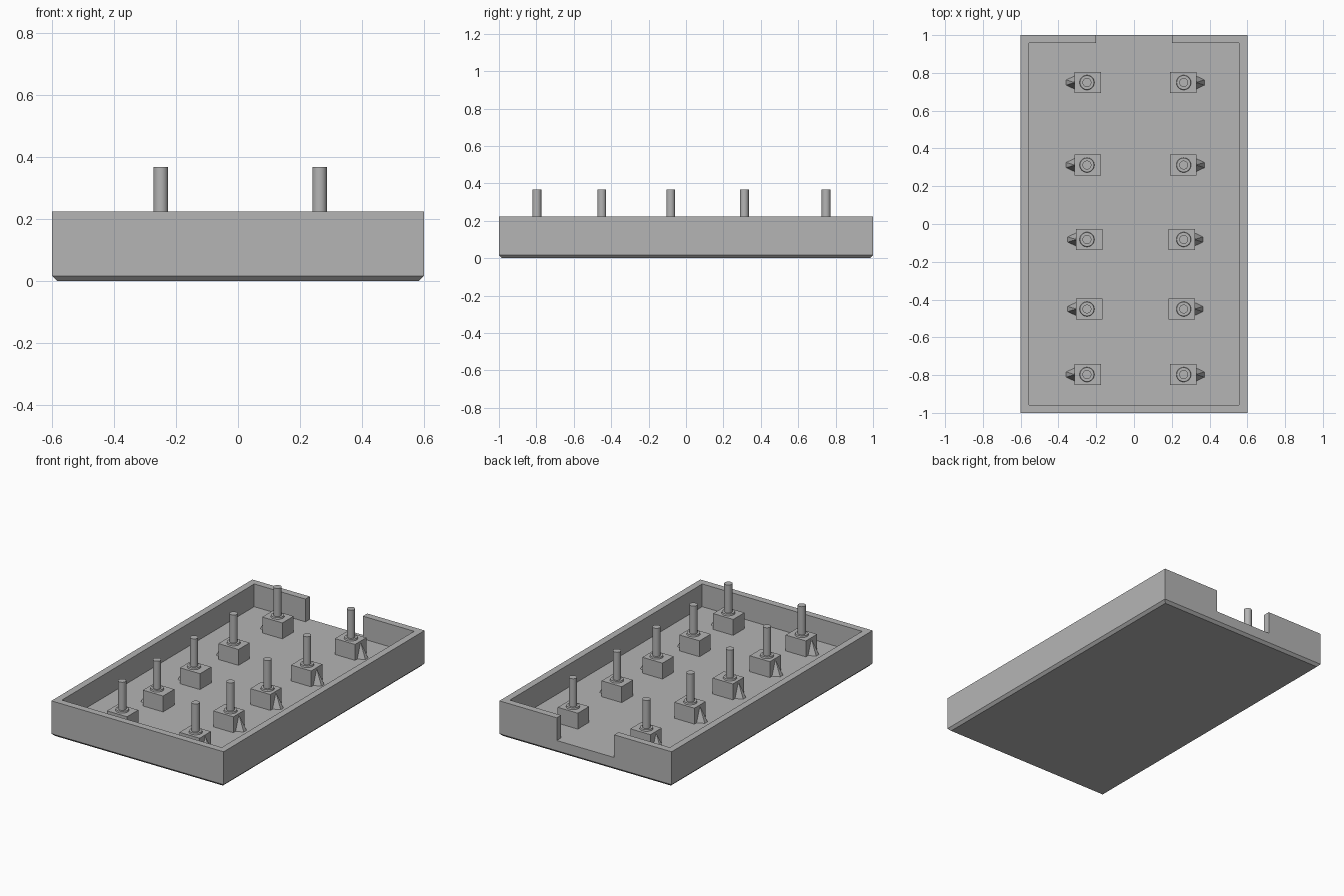
import bpy
import bmesh
import math

default = bpy.data.objects.get("Cube")
if default:
    bpy.data.objects.remove(default, do_unlink=True)

# Single plain material
grey = bpy.data.materials.new("plain_grey")
grey.use_nodes = True
GREY = (0.46, 0.46, 0.46, 1)
grey.diffuse_color = GREY
grey.node_tree.nodes["Principled BSDF"].inputs["Base Color"].default_value = GREY

FLOOR, RIM, BLOCK_TOP, PIN_TOP = 0.08, 0.223, 0.18, 0.367
HALF_X, HALF_Y, WALL, GAP, CHAMFER = 0.6, 1.0, 0.043, 0.2, 0.016


def finish(name, bm, smooth=False):
    bmesh.ops.recalc_face_normals(bm, faces=bm.faces)
    mesh = bpy.data.meshes.new(name)
    bm.to_mesh(mesh)
    bm.free()
    mesh.materials.append(grey)
    obj = bpy.data.objects.new(name, mesh)
    bpy.context.collection.objects.link(obj)
    if smooth:
        bpy.ops.object.select_all(action="DESELECT")
        obj.select_set(True)
        bpy.context.view_layer.objects.active = obj
        bpy.ops.object.shade_smooth_by_angle(angle=math.radians(35))
    return obj


def loft(name, rings, smooth=False):
    """Skin a stack of equal-length point rings and cap both ends."""
    bm = bmesh.new()
    rows = [[bm.verts.new(p) for p in ring] for ring in rings]
    n = len(rows[0])
    for low, high in zip(rows, rows[1:]):
        for i in range(n):
            j = (i + 1) % n
            bm.faces.new((low[i], low[j], high[j], high[i]))
    bm.faces.new(rows[0][::-1])
    bm.faces.new(rows[-1])
    return finish(name, bm, smooth)


def rect(x0, x1, y0, y1, z):
    return [(x0, y0, z), (x1, y0, z), (x1, y1, z), (x0, y1, z)]


def circle(x, y, r, z, n=32):
    return [(x + r * math.cos(2 * math.pi * i / n),
             y + r * math.sin(2 * math.pi * i / n), z) for i in range(n)]


# Floor slab with a chamfered underside
def slab(inset, z):
    return rect(inset - HALF_X, HALF_X - inset, inset - HALF_Y, HALF_Y - inset, z)


loft("tray_floor", [slab(CHAMFER, 0), slab(0, CHAMFER), slab(0, FLOOR)])

# Wall around the floor, open in the middle of the back
ix, iy = HALF_X - WALL, HALF_Y - WALL
right_half = [(GAP, iy), (GAP, HALF_Y), (HALF_X, HALF_Y), (HALF_X, -HALF_Y)]
inner_half = [(ix, -iy), (ix, iy)]
outline = (right_half + [(-x, y) for x, y in right_half[::-1]]
           + [(-x, y) for x, y in inner_half[::-1]] + inner_half)
loft("tray_wall", [[(x, y, z) for x, y in outline] for z in (FLOOR, RIM)])


# Sloping spur on the outer face of a block
def spur(name, face_x, y, side):
    bm = bmesh.new()
    foot = [(-0.01, -0.034), (0, -0.034), (0.043, -0.014),
            (0.043, 0.014), (0, 0.034), (-0.01, 0.034)]
    base = [bm.verts.new((face_x + side * dx, y + dy, FLOOR)) for dx, dy in foot]
    tip = bm.verts.new((face_x - side * 0.002, y, BLOCK_TOP - 0.003))
    bm.faces.new(base)
    for i, v in enumerate(base):
        bm.faces.new((v, base[(i + 1) % len(base)], tip))
    finish(name, bm)


# Two columns of blocks, each with a collar, an upright pin and a spur
ROWS = [(-0.797, 0), (-0.45, 1), (-0.082, 1), (0.312, 0), (0.749, 0)]
COLUMNS = [("left", 1, 0.263), ("right", -1, -0.249)]
for label, side, pin_x in COLUMNS:
    for number, (y, shifted) in enumerate(ROWS, 1):
        tag = f"{label}_{number}"
        outer = pin_x + side * (0.067 - 0.008 * shifted)
        inner = outer - side * 0.14
        x0, x1 = min(outer, inner), max(outer, inner)
        loft("block_" + tag, [rect(x0, x1, y - 0.056, y + 0.056, z)
                              for z in (FLOOR, BLOCK_TOP)])
        loft("collar_" + tag, [circle(pin_x, y, 0.039, BLOCK_TOP),
                               circle(pin_x, y, 0.037, BLOCK_TOP + 0.01)], True)
        loft("pin_" + tag, [circle(pin_x, y, 0.0235, BLOCK_TOP),
                            circle(pin_x, y, 0.0235, PIN_TOP)], True)
        spur("spur_" + tag, outer, y, side)
